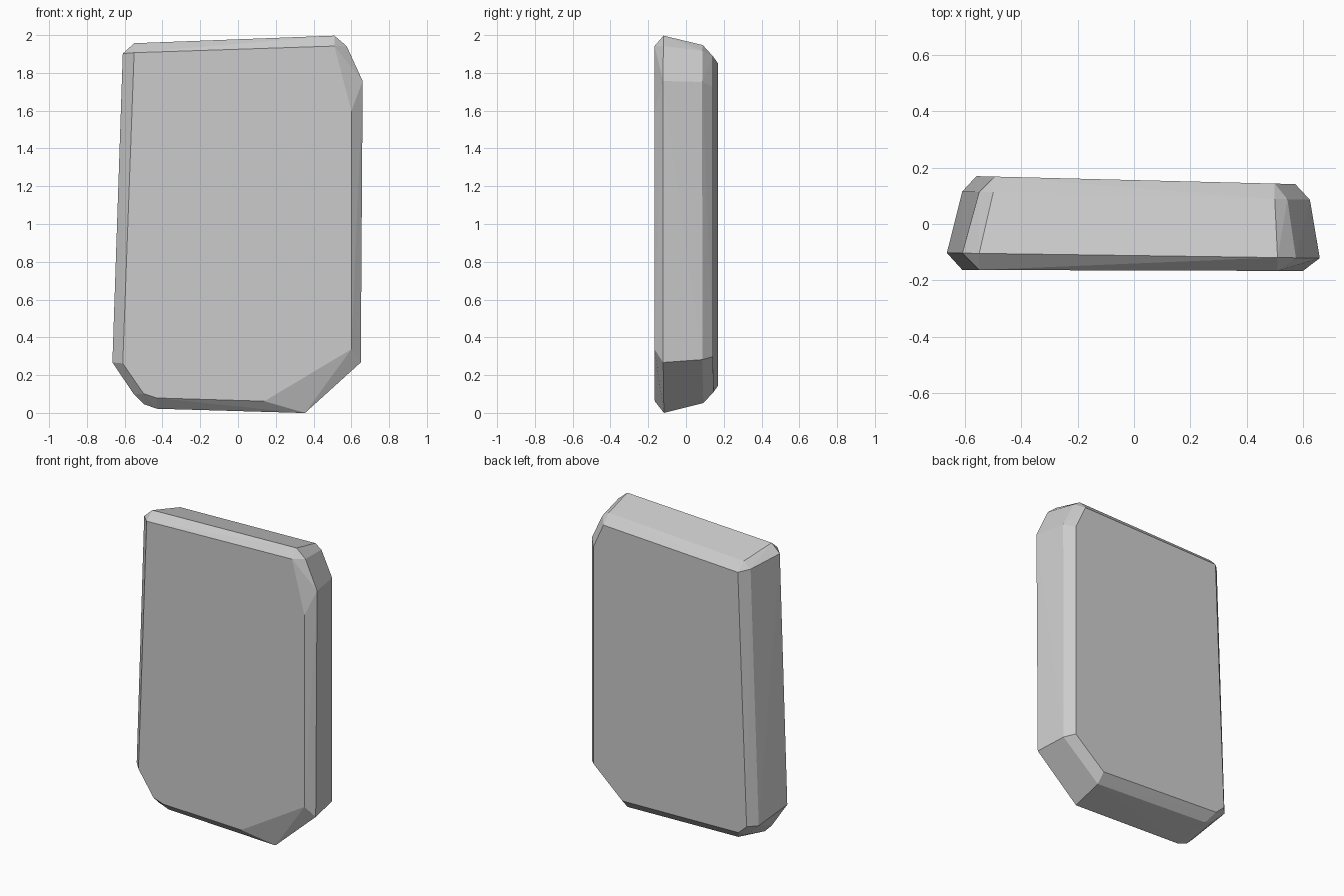
import bpy, bmesh

# Outlines (x, z) of the slab, from the front face to the back face
front_face = [(-0.55, 1.91), (0.51, 1.945), (0.60, 1.60), (0.60, 0.34),
              (0.14, 0.065), (-0.43, 0.082), (-0.50, 0.105), (-0.61, 0.265)]
front_rim = [(-0.61, 1.905), (-0.55, 1.96), (0.51, 2.0), (0.575, 1.945), (0.66, 1.76),
             (0.65, 0.27), (0.355, 0.003), (0.33, 0.003), (-0.43, 0.025),
             (-0.50, 0.05), (-0.55, 0.10), (-0.665, 0.27)]
back_rim = [(-0.55, 1.87), (-0.50, 1.91), (0.50, 1.95), (0.545, 1.92), (0.625, 1.755),
            (0.622, 0.285), (0.36, 0.055), (-0.46, 0.085), (-0.53, 0.12), (-0.61, 0.20)]
back_face = [(-0.495, 1.855), (0.50, 1.89), (0.573, 1.73), (0.573, 0.30),
             (0.36, 0.115), (-0.50, 0.145), (-0.56, 0.20)]

# Each outline lies on a slightly turned plane: y = offset + slope * x
layers = [(front_face, -0.165, -0.003), (front_rim, -0.112, -0.014),
          (back_rim, 0.101, -0.024), (back_face, 0.156, -0.025)]

# Stone slab: convex skin over the outlines
bm = bmesh.new()
for outline, offset, slope in layers:
    for x, z in outline:
        bm.verts.new((x, offset + slope * x, z))
res = bmesh.ops.convex_hull(bm, input=bm.verts)
loose = {v for v in res["geom_interior"] if isinstance(v, bmesh.types.BMVert)}
bmesh.ops.delete(bm, geom=list(loose), context='VERTS')

# Rest it exactly on the ground
low = min(v.co.z for v in bm.verts)
bmesh.ops.translate(bm, verts=bm.verts, vec=(0, 0, -low))
bmesh.ops.recalc_face_normals(bm, faces=bm.faces)

mesh = bpy.data.meshes.new("stone_slab")
bm.to_mesh(mesh)
bm.free()
bpy.context.collection.objects.link(bpy.data.objects.new("stone_slab", mesh))
